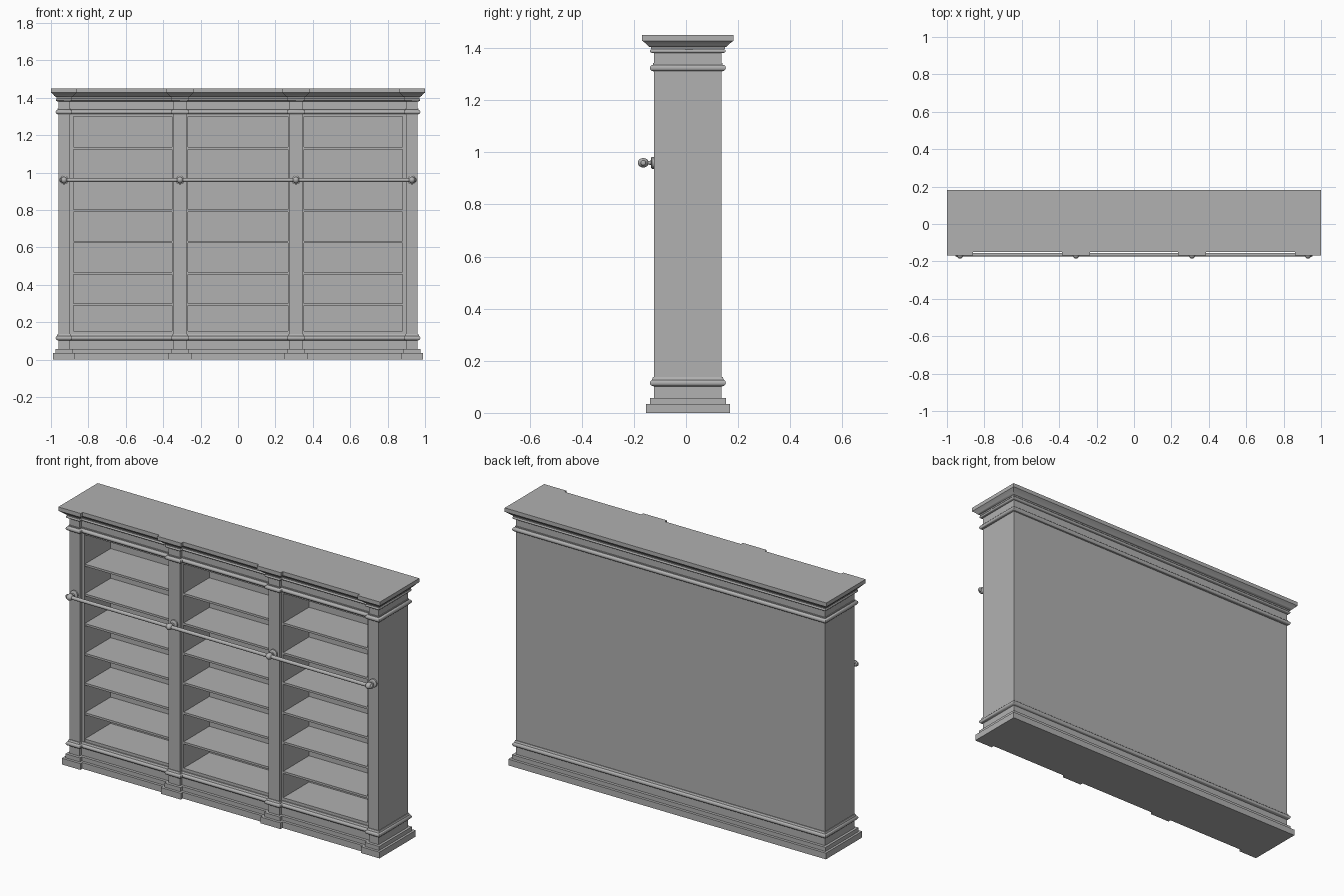
import bpy, bmesh, math
from mathutils import Vector, Matrix

if "Cube" in bpy.data.objects:
    bpy.data.objects.remove(bpy.data.objects["Cube"])

W, FRONT, RECESS, BACK = 0.961, -0.123, -0.106, 0.137   # carcass extents
BASE_TOP, TOP_BOTTOM = 0.137, 1.31
RAIL_Y, RAIL_Z = -0.164, 0.96

grey = bpy.data.materials.new("dark_grey")
grey.diffuse_color = (0.44, 0.44, 0.44, 1)
grey.use_nodes = True
grey.node_tree.nodes["Principled BSDF"].inputs["Base Color"].default_value = grey.diffuse_color


def finish(bm, name, smooth=False):
    bmesh.ops.recalc_face_normals(bm, faces=bm.faces)
    me = bpy.data.meshes.new(name)
    bm.to_mesh(me)
    bm.free()
    me.materials.append(grey)
    ob = bpy.data.objects.new(name, me)
    bpy.context.collection.objects.link(ob)
    if smooth:
        bpy.ops.object.select_all(action='DESELECT')
        ob.select_set(True)
        bpy.context.view_layer.objects.active = ob
        bpy.ops.object.shade_smooth_by_angle(angle=math.radians(35))
    return ob


def box(name, x0, x1, y0, y1, z0, z1):
    bm = bmesh.new()
    bmesh.ops.create_cube(bm, size=1)
    for v in bm.verts:
        v.co = Vector((x0 if v.co.x < 0 else x1,
                       y0 if v.co.y < 0 else y1,
                       z0 if v.co.z < 0 else z1))
    return finish(bm, name)


def footprint():
    """Counter-clockwise plan with the front stepping forward at each pilaster."""
    half = [(0.275, RECESS), (0.275, FRONT), (0.345, FRONT), (0.345, RECESS),
            (0.90, RECESS), (0.90, FRONT), (W, FRONT), (W, BACK)]
    return [Vector((-x, y)) for x, y in reversed(half)] + [Vector(p) for p in half]


def offset(pts, d):
    """Mitred offset, slightly smaller sideways than front to back."""
    out = []
    for i, p in enumerate(pts):
        a = (p - pts[i - 1]).normalized()
        b = (pts[(i + 1) % len(pts)] - p).normalized()
        n = Vector((a.y, -a.x)) + Vector((b.y, -b.x))
        out.append(p + d * Vector((n.x * 0.87, n.y)))
    return out


def moulding(name, profile):
    """Stack mitred offsets of the plan; profile is (projection, height)."""
    bm = bmesh.new()
    plan = footprint()
    rings = [[bm.verts.new((p.x, p.y, z)) for p in offset(plan, d)] for d, z in profile]
    n = len(plan)
    for lo, hi in zip(rings, rings[1:]):
        for i in range(n):
            j = (i + 1) % n
            bm.faces.new((lo[i], lo[j], hi[j], hi[i]))
    bm.faces.new(rings[0][::-1])
    bm.faces.new(rings[-1])
    return finish(bm, name, True)


def bead(z, r, proj, steps=6):
    return [(proj + r * math.sin(math.pi * k / steps), z - r * math.cos(math.pi * k / steps))
            for k in range(steps + 1)]


def lathe(name, profile, axis, origin, seg=20):
    """Spin (radius, distance) points around an axis through origin."""
    bm = bmesh.new()
    vs = [bm.verts.new((r, 0, d)) for r, d in profile]
    es = [bm.edges.new(e) for e in zip(vs, vs[1:])]
    bmesh.ops.spin(bm, geom=vs + es, cent=(0, 0, 0), axis=(0, 0, 1),
                   angle=2 * math.pi, steps=seg)
    bmesh.ops.remove_doubles(bm, verts=bm.verts, dist=1e-5)
    rot = Vector((0, 0, 1)).rotation_difference(Vector(axis)).to_matrix().to_4x4()
    bm.transform(Matrix.Translation(origin) @ rot)
    return finish(bm, name, True)


# stepped base and crowning cornice
moulding("base_moulding",
         [(0.031, 0), (0.031, 0.035), (0.016, 0.035), (0.016, 0.058), (0, 0.058), (0, 0.101)]
         + bead(0.115, 0.012, 0.004)
         + [(0.008, 0.127), (0.004, BASE_TOP)])
moulding("cornice",
         [(0.004, TOP_BOTTOM)] + bead(1.324, 0.012, 0.004)
         + [(0.004, 1.342), (0, 1.342), (0, 1.381), (0.006, 1.381)]
         + bead(1.389, 0.007, 0.008)
         + [(0.012, 1.396), (0.012, 1.404), (0.018, 1.405), (0.025, 1.411), (0.034, 1.420),
            (0.045, 1.428), (0.045, 1.45)])

# carcass
box("back_panel", -0.88, 0.88, 0.125, BACK, BASE_TOP, TOP_BOTTOM)
for s in (-1, 1):
    side = "left" if s < 0 else "right"
    box(side + "_side", *sorted((s * 0.88, s * W)), RECESS, BACK, BASE_TOP, TOP_BOTTOM)
    box(side + "_outer_pilaster", *sorted((s * 0.897, s * W)), FRONT, RECESS, BASE_TOP, TOP_BOTTOM)
    box(side + "_divider", s * 0.31 - 0.044, s * 0.31 + 0.044, RECESS, 0.125, BASE_TOP, TOP_BOTTOM)
    box(side + "_inner_pilaster", s * 0.31 - 0.035, s * 0.31 + 0.035, FRONT, RECESS,
        BASE_TOP, TOP_BOTTOM)

# shelves, floor and ceiling of each bay
for bay, x0, x1 in (("left", -0.88, -0.354), ("middle", -0.266, 0.266), ("right", 0.354, 0.88)):
    box(bay + "_floor", x0, x1, -0.104, 0.125, BASE_TOP, 0.153)
    box(bay + "_ceiling", x0, x1, -0.104, 0.125, 1.30, TOP_BOTTOM)
    for k in range(6):
        z = 0.295 + 0.167 * k
        box(bay + "_shelf", x0, x1, -0.104, 0.125, z - 0.006, z + 0.006)

# ladder rail with ball brackets
lathe("rail", [(0, -0.935), (0.010, -0.935), (0.010, 0.935), (0, 0.935)],
      (1, 0, 0), (0, RAIL_Y, RAIL_Z), 16)
depth = FRONT - RAIL_Y
ball = [(0.018 * math.sin(math.pi * k / 10), depth - 0.021 * math.cos(math.pi * k / 10))
        for k in range(2, 10)]
for x in (-0.93, -0.31, 0.31, 0.93):
    lathe("rail_bracket", [(0, 0), (0.023, 0), (0.023, 0.008), (0.019, 0.011), (0.008, 0.012),
                           (0.007, 0.022)] + ball + [(0, depth + 0.021)],
          (0, -1, 0), (x, FRONT, RAIL_Z))
for s in (-1, 1):
    lathe("rail_end_cap", [(0, 0), (0.011, 0), (0.013, 0.006), (0.009, 0.013), (0, 0.016)],
          (s, 0, 0), (s * 0.94, RAIL_Y, RAIL_Z))
